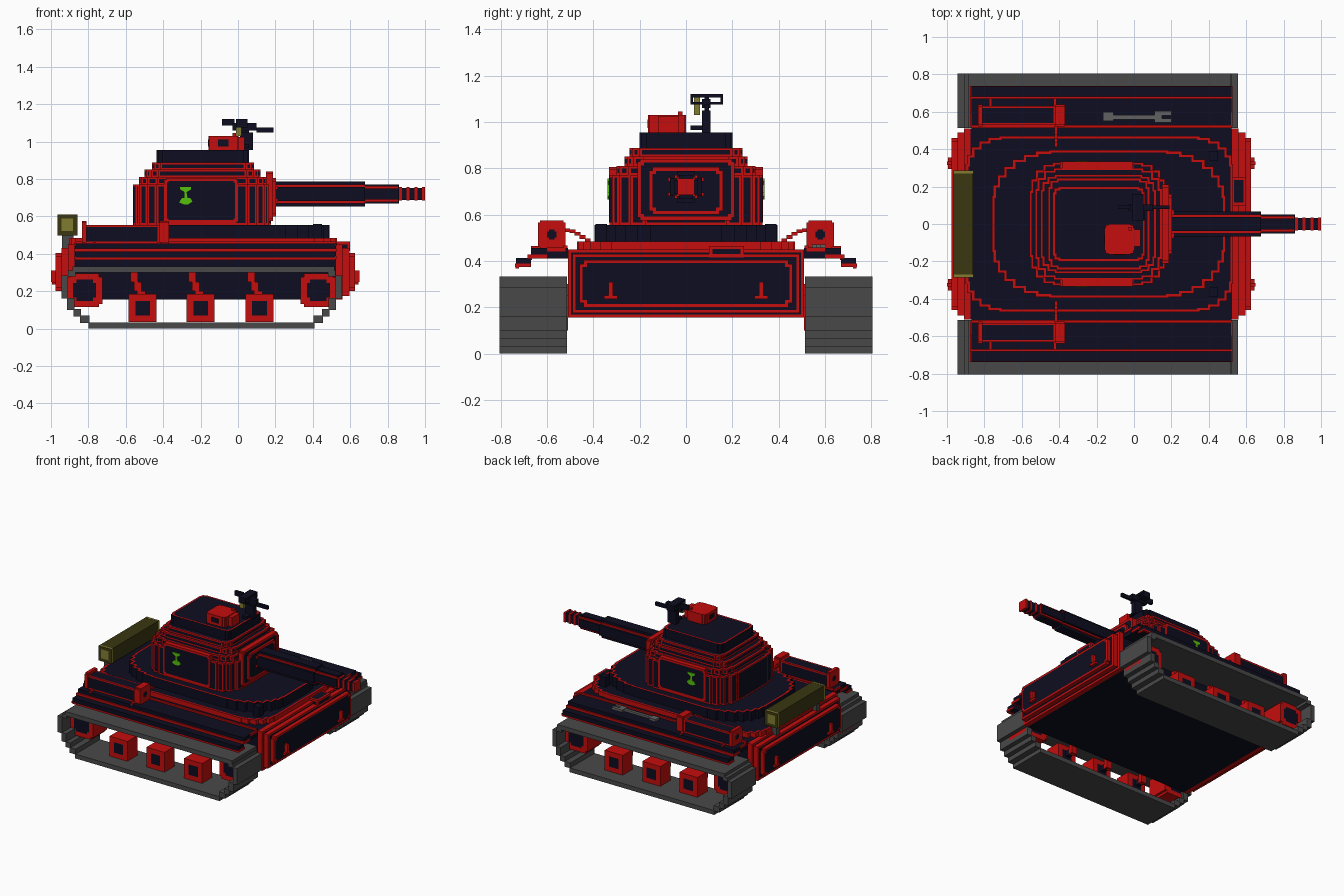
import bpy, bmesh, math

cube = bpy.data.objects.get("Cube")
if cube:
    bpy.data.objects.remove(cube, do_unlink=True)

# Colours (linear)
NAVY, RED, GREY, STEEL, OLIVE, KHAKI, GREEN = range(7)
palette = [("navy", (.004, .004, .015)), ("red", (.56, .004, .004)), ("track_grey", (.066, .066, .066)),
           ("steel_grey", (.12, .12, .12)), ("dark_olive", (.042, .038, .005)),
           ("khaki", (.22, .2, .032)), ("green", (.09, .53, .003))]
mats = []
for label, rgb in palette:
    m = bpy.data.materials.new(label)
    m.use_nodes = True
    m.diffuse_color = (*rgb, 1)
    m.node_tree.nodes["Principled BSDF"].inputs["Base Color"].default_value = (*rgb, 1)
    mats.append(m)


def finish(name, bm):
    me = bpy.data.meshes.new(name)
    bm.to_mesh(me)
    bm.free()
    for m in mats:
        me.materials.append(m)
    ob = bpy.data.objects.new(name, me)
    bpy.context.collection.objects.link(ob)
    return ob


def rect(u0, u1, v0, v1):
    return [(u0, v0), (u1, v0), (u1, v1), (u0, v1)]


def stepped(u0, u1, v0, v1, cu, cv, n):
    """Rectangle whose corners are cut in n stair steps along a rounded arc."""
    arc = [(cu * (1 - math.sin(a)), cv * (1 - math.cos(a)))
           for a in [math.pi / 2 * i / n for i in range(n + 1)]]
    stairs = [arc[0]]
    for p, q in zip(arc, arc[1:]):
        stairs += [(q[0], p[1]), q]
    stairs = stairs[1:-1]
    out = [(u0 + a, v0 + b) for a, b in reversed(stairs)]
    out += [(u1 - a, v0 + b) for a, b in stairs]
    out += [(u1 - a, v1 - b) for a, b in reversed(stairs)]
    out += [(u0 + a, v1 - b) for a, b in stairs]
    # stairs run from the long side to the short side, so reorder the left corners
    k = len(stairs)
    return out[:k][::-1][::-1] + out[k:2 * k][::1] + out[2 * k:3 * k] + out[3 * k:]


def slab(name, pts, axis, a, b, side=NAVY, cap=NAVY, cap_rim=0, side_rim=0, rim=RED):
    """Extruded profile; caps and sides can carry an inset coloured rim."""
    place = {'x': lambda p, w: (w, p[0], p[1]), 'y': lambda p, w: (p[0], w, p[1]),
             'z': lambda p, w: (p[0], p[1], w)}[axis]
    bm = bmesh.new()
    lo = [bm.verts.new(place(p, a)) for p in pts]
    hi = [bm.verts.new(place(p, b)) for p in pts]
    caps = [bm.faces.new(lo), bm.faces.new(hi)]
    n = len(pts)
    sides = [bm.faces.new((lo[i], lo[(i + 1) % n], hi[(i + 1) % n], hi[i])) for i in range(n)]
    bmesh.ops.recalc_face_normals(bm, faces=bm.faces[:])
    for faces, colour, width in ((caps, cap, cap_rim), (sides, side, side_rim)):
        for f in faces:
            f.material_index = colour
        if width:
            res = bmesh.ops.inset_individual(bm, faces=faces, thickness=width, use_even_offset=True)
            for f in res["faces"]:
                f.material_index = rim
    return finish(name, bm)


def box(name, x0, x1, y0, y1, z0, z1, colour=NAVY, r=0):
    return slab(name, rect(x0, x1, y0, y1), 'z', z0, z1, colour, colour, r, r)


def boxes(name, items, colour):
    """Several blocks in one object."""
    bm = bmesh.new()
    for x0, x1, y0, y1, z0, z1 in items:
        vs = bmesh.ops.create_cube(bm, size=1)["verts"]
        for v in vs:
            v.co = ((x0 + x1) / 2 + v.co.x * abs(x1 - x0), (y0 + y1) / 2 + v.co.y * abs(y1 - y0),
                    (z0 + z1) / 2 + v.co.z * abs(z1 - z0))
    for f in bm.faces:
        f.material_index = colour
    return finish(name, bm)


CX = -.175   # middle of the hull
# Hull tub and the stacked, rimmed end plates
box("hull", CX - .70, CX + .70, -.51, .51, .155, .45)
for d, end in ((1, "gun_end"), (-1, "rear_end")):
    for i, (a, b, hy, z0, z1, c) in enumerate([(.70, .735, .51, .155, .45, .001), (.735, .77, .49, .175, .43, .02),
                                               (.77, .80, .46, .2, .405, .06)]):
        pts = rect(-hy, hy, z0, z1) if i == 0 else stepped(-hy, hy, z0, z1, c, c, 1 if i == 1 else 2)
        slab(f"{end}_plate_{i}", pts, 'x', CX + d * a, CX + d * b, RED, NAVY, .014)
    hooks = []
    for s in (1, -1):
        hooks += [(CX + d * .80, CX + d * .825, s * .315, s * .335, .25, .31),
                  (CX + d * .80, CX + d * .82, s * .295, s * .355, .235, .25)]
    boxes(f"{end}_hooks", hooks, RED)
box("hatch_plate", .52, .60, .1, .25, .415, .465, NAVY, .014)

# Stepped decks
slab("lower_deck", stepped(-.9, .53, -.47, .47, .24, .2, 6), 'z', .45, .485, RED, NAVY, .014)
slab("upper_deck", stepped(-.76, .49, -.395, .395, .38, .3, 8), 'z', .485, .555, NAVY, NAVY, .014)

# Running gear on both sides
WHEELS = (-.51, -.2, .115)
for s, tag in ((-1, "front"), (1, "back")):
    half = [(.675, .715, .28, .31), (.715, .75, .16, .285), (.68, .72, .1, .165),
            (.645, .685, .065, .105), (.6, .65, .03, .07)]
    links = [(CX - .02 + d * a, CX - .02 + d * b, s * .513, s * .805, z0, z1) for d in (1, -1) for a, b, z0, z1 in half]
    links += [(CX - .71, CX + .69, s * .513, s * .805, .3, .333), (-.8, .41, s * .513, s * .805, 0, .033)]
    boxes(f"{tag}_track", links, GREY)
    for x in WHEELS:
        slab(f"{tag}_road_wheel", stepped(x - .075, x + .075, .035, .185, .035, .035, 1), 'y',
             s * .58, s * .7, RED, NAVY, .036)
        boxes(f"{tag}_suspension_arm", [(x - .03, x + .015, s * .51, s * .54, .1, .2),
              (x - .045, x - .005, s * .51, s * .54, .2, .25), (x - .065, x - .025, s * .51, s * .54, .25, .3)], RED)
        box(f"{tag}_axle", x - .02, x + .01, s * .52, s * .58, .1, .14)
    for x in (-.82, .43):
        slab(f"{tag}_end_wheel", stepped(x - .095, x + .095, .115, .295, .06, .06, 2), 'y',
             s * .53, s * .7, RED, NAVY, .033)

    # Fender with red seams
    box(f"{tag}_fender_lip", -.87, .52, s * .67, s * .735, .375, .412)
    box(f"{tag}_fender", -.87, .52, s * .51, s * .67, .41, .455)
    boxes(f"{tag}_fender_seams", [(-.87, .52, s * .665, s * .682, .405, .428), (-.87, .52, s * .512, s * .528, .45, .466),
          (-.87, .52, s * .72, s * .737, .368, .38),
          (-.775, -.76, s * .52, s * .67, .45, .464), (-.43, -.415, s * .52, s * .67, .45, .464)], RED)
    for x in (-.872, .522):
        boxes(f"{tag}_fender_end_trim", [(x - .004, x + .004, s * .67, s * .738, .373, .388),
              (x - .004, x + .004, s * .6, s * .685, .41, .428), (x - .004, x + .004, s * .52, s * .6, .44, .458)], RED)

    # Stowage roll with thick end caps and hold-down chain
    slab(f"{tag}_stowage_box", stepped(s * .58 - .05, s * .58 + .05, .455, .555, .02, .02, 1), 'x',
         -.82, -.42, NAVY, NAVY, .014, .011)
    for a, b in ((-.835, -.81), (-.42, -.37)):
        slab(f"{tag}_stowage_cap", stepped(s * .58 - .06, s * .58 + .06, .452, .575, .03, .03, 2), 'x',
             a, b, RED, NAVY, .04)
    boxes(f"{tag}_stowage_chain", [(-.425, -.41, s * (.525 - i * .022), s * (.5 - i * .022), z, z + .016)
          for i, z in enumerate((.525, .52, .51, .495, .48))], RED)
    box(f"{tag}_lamp", .40, .45, s * .34, s * .39, .485, .56)

    # Green emblem on the turret cheek
    slab(f"{tag}_emblem_plate", [(-.315, .675), (-.29, .665), (-.265, .665), (-.243, .68), (-.255, .698), (-.27, .698),
         (-.275, .73), (-.25, .745), (-.25, .757), (-.31, .757), (-.31, .745), (-.285, .73), (-.285, .698),
         (-.3, .698)], 'y', s * .328, s * .338, GREEN, GREEN)

# Turret tiers
tiers = [(-.56, .175, .33, .555, .77, .18, .22, 5), (-.53, .15, .3, .77, .81, .16, .18, 4),
         (-.5, .12, .265, .81, .85, .12, .13, 4), (-.46, .085, .245, .85, .888, .09, .09, 3)]
for i, (x0, x1, hy, z0, z1, cu, cv, n) in enumerate(tiers):
    slab(f"turret_tier_{i}", stepped(x0, x1, -hy, hy, cu, cv, n), 'z', z0, z1, NAVY, NAVY, .012, .01)
slab("turret_roof", stepped(-.435, .06, -.2, .2, .06, .06, 3), 'z', .888, .955, NAVY, NAVY, .012)
for s, tag in ((-1, "front"), (1, "back")):
    slab(f"{tag}_cheek_panel", stepped(-.395, 0, .565, .805, .03, .03, 2), 'y', s * .29, s * .333, RED, NAVY, .015)
slab("mantlet", stepped(-.21, .21, .575, .84, .04, .04, 2), 'x', .15, .188, RED, NAVY, .016)
slab("mantlet_face", stepped(-.16, .16, .6, .805, .05, .05, 2), 'x', .188, .203, RED, NAVY, .016)

# Gun barrel, cross-shaped with red ridges, and ringed muzzle
for x0, x1, r, k in ((.2, .68, .068, .038), (.68, .86, .052, .03)):
    boxes("gun_barrel", [(x0, x1, -r, r, .72 - k, .72 + k), (x0, x1, -k, k, .72 - r, .72 + r)], NAVY)
    ridge = k + .012
    boxes("barrel_ridges", [(x0, x1 - .002, u * (k - .004), u * ridge, .72 + v * (k - .004), .72 + v * ridge)
          for u in (1, -1) for v in (1, -1)], RED)
box("muzzle", .86, .99, -.032, .032, .688, .752)
for i in range(4):
    x = .86 + i * .0415
    box("muzzle_ring", x, x + .0155 + .0005 * (i == 3), -.036, .036, .684, .756, RED)
boxes("muzzle_mark", [(.999, 1, -.018, .018, .702, .738)], NAVY)
boxes("barrel_collar", [(.203, .215, s * .03, s * .078, z, z + .016) for s in (1, -1) for z in (.68, .744)], RED)

# Commander's hatch
slab("cupola", stepped(-.158, .003, -.163, 0, .045, .045, 3), 'z', .955, 1.03, RED, RED)
boxes("cupola_slits", [(-.108, -.05, -.166, -.1, .975, 1.01), (-.05, .006, -.11, -.055, .975, 1.01),
                       (-.161, -.1, -.11, -.055, .975, 1.01)], NAVY)
boxes("periscope", [(.0, .035, -.12, -.03, .955, 1.025), (-.03, -.01, -.035, -.015, 1.03, 1.045)], RED)

# Roof machine gun
boxes("machine_gun", [(.01, .08, .07, .105, .955, 1.05), (.02, .06, .02, .07, .965, .985), (.02, .06, .08, .1, 1.04, 1.09),
      (-.085, -.02, .08, .1, 1.085, 1.12), (-.03, .1, .07, .105, 1.06, 1.1), (.1, .19, .08, .1, 1.05, 1.075),
      (-.01, .05, .02, .16, 1.105, 1.12), (-.01, .05, .02, .16, 1.075, 1.087),
      (-.01, .05, .02, .03, 1.085, 1.106), (-.01, .05, .15, .16, 1.085, 1.106)], NAVY)
box("ammunition_belt", -.012, .02, .035, .06, 1.03, 1.107, KHAKI)

# Rolled tarp on the rear end
slab("tarp_roll", stepped(-.965, -.86, .5, .61, .015, .015, 1), 'y', -.275, .275, OLIVE, OLIVE)
for s in (1, -1):
    slab("tarp_end", stepped(-.966, -.859, .499, .611, .015, .015, 1), 'y', s * .27, s * .287, KHAKI, KHAKI, .022, rim=OLIVE)
    box("tarp_bracket", -.94, -.88, s * .22, s * .26, .43, .502, GREY)

# Wrench strapped to the back fender
boxes("wrench", [(-.12, .14, .56, .582, .455, .47), (-.165, -.11, .55, .6, .455, .472),
                 (.11, .2, .543, .565, .455, .472), (.11, .2, .58, .605, .455, .472), (.11, .15, .56, .585, .455, .472)], STEEL)
